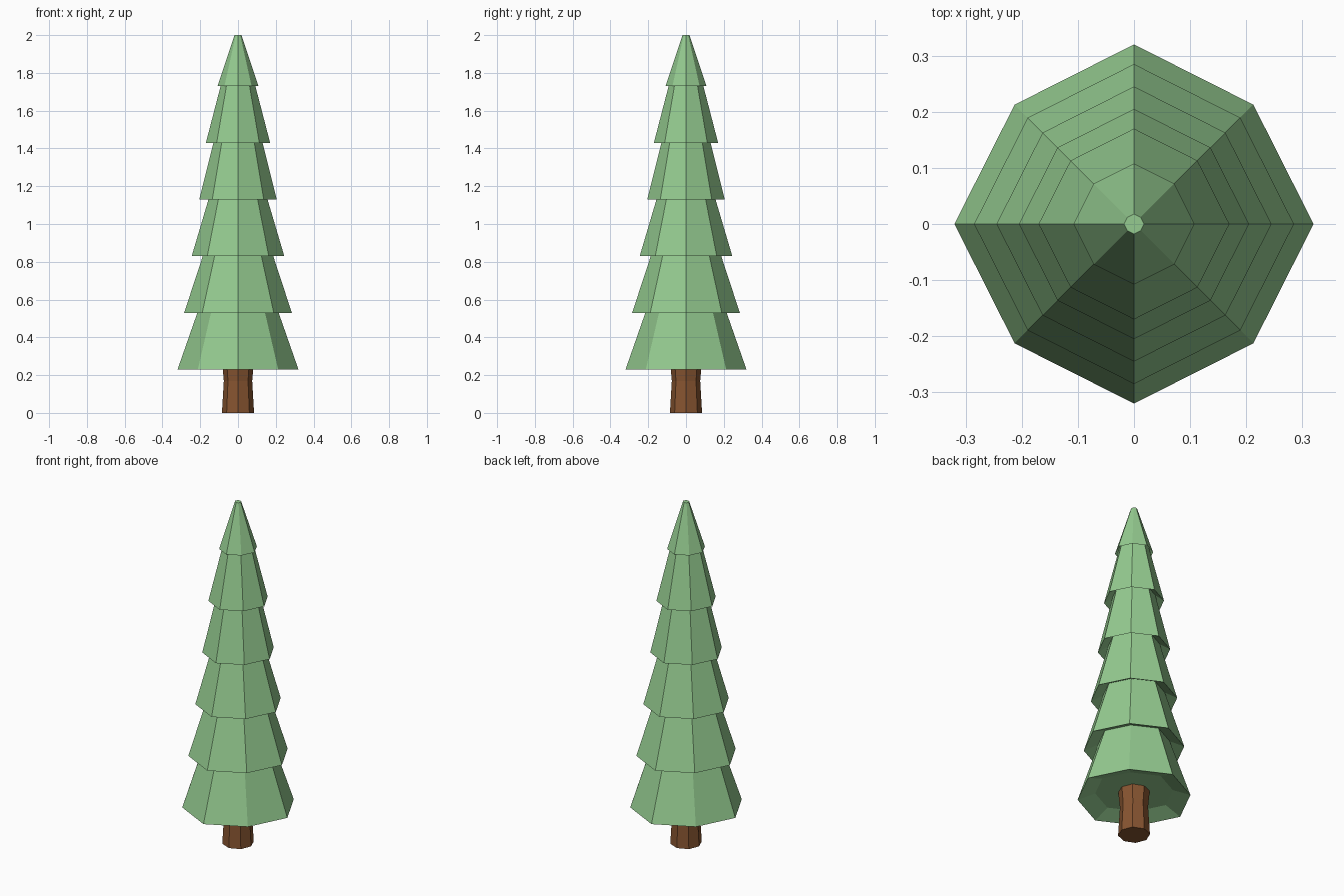
import bpy, bmesh
from math import cos, sin, pi

if "Cube" in bpy.data.objects:
    bpy.data.objects.remove(bpy.data.objects["Cube"])


def material(name, rgb):
    m = bpy.data.materials.new(name)
    m.diffuse_color = (*rgb, 1)
    m.use_nodes = True
    m.node_tree.nodes["Principled BSDF"].inputs["Base Color"].default_value = m.diffuse_color
    return m


def lathe(name, profile, mat, diag=1.0, sides=8):
    """Closed low-poly solid from (radius, z) rings; diag scales the in-between corners."""
    bm = bmesh.new()
    rings = []
    for r, z in profile:
        ring = []
        for i in range(sides):
            a = 2 * pi * i / sides
            k = r * (diag if i % 2 else 1)
            ring.append(bm.verts.new((k * cos(a), k * sin(a), z)))
        rings.append(ring)
    for lo, hi in zip(rings, rings[1:]):
        for i in range(sides):
            j = (i + 1) % sides
            bm.faces.new((lo[i], lo[j], hi[j], hi[i]))
    bm.faces.new(rings[0][::-1])
    bm.faces.new(rings[-1])
    bmesh.ops.recalc_face_normals(bm, faces=bm.faces)
    me = bpy.data.meshes.new(name)
    bm.to_mesh(me)
    bm.free()
    me.materials.append(mat)
    ob = bpy.data.objects.new(name, me)
    bpy.context.collection.objects.link(ob)
    return ob


green = material("needles", (0.30, 0.60, 0.28))
brown = material("bark", (0.24, 0.09, 0.03))

# Foliage: six stacked skirts with recessed undersides, as one zigzag profile
rims = [0.32, 0.285, 0.245, 0.205, 0.17, 0.108]
necks = [0.203, 0.175, 0.146, 0.121, 0.083, 0.018]
lip = 0.035
profile = [(0.22, 0.23 + lip)]
for i, (rim, neck) in enumerate(zip(rims, necks)):
    z = 0.23 + 0.3 * i
    profile.append((rim, z))
    profile.append((neck, z + 0.3 + lip if i < 5 else 2.0))
lathe("foliage", profile, green, diag=0.94)

# Trunk: slightly waisted octagonal post
lathe("trunk", [(0.085, 0), (0.075, 0.17), (0.084, 0.265)], brown)
